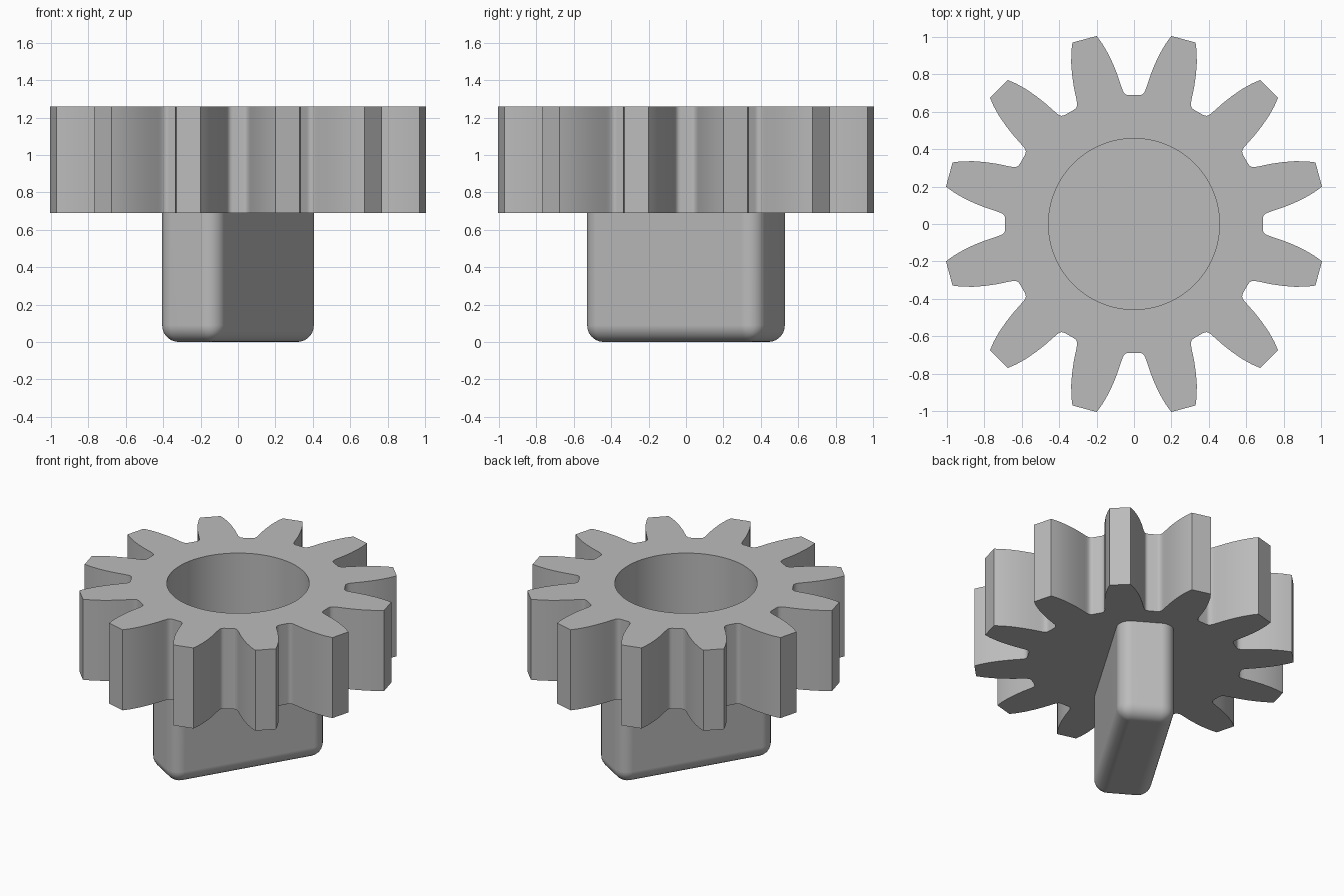
import bpy, bmesh, math
from mathutils import Matrix

default_cube = bpy.data.objects.get("Cube")
if default_cube:
    bpy.data.objects.remove(default_cube)

# Overall dimensions
TEETH = 12
GEAR_BOTTOM, GEAR_TOP = 0.69, 1.26
BORE_RADIUS, BORE_FLOOR = 0.457, 0.77

# Half tooth: radius and angle in degrees away from the tooth axis
HALF_TOOTH = [(1.0246, 3.75), (0.98, 5.0), (0.92, 6.4), (0.86, 7.6), (0.80, 8.7),
              (0.74, 9.7), (0.72, 10.1), (0.707, 10.5), (0.697, 11.1),
              (0.692, 11.8), (0.69, 12.7)]

grey = bpy.data.materials.new("plain grey")
grey.use_nodes = True
grey.diffuse_color = (0.5, 0.5, 0.5, 1)
grey.node_tree.nodes["Principled BSDF"].inputs["Base Color"].default_value = (0.5, 0.5, 0.5, 1)


def finish(name, bm):
    """Turn a bmesh into a smooth shaded object with crisp edges."""
    bmesh.ops.recalc_face_normals(bm, faces=bm.faces)
    mesh = bpy.data.meshes.new(name)
    bm.to_mesh(mesh)
    bm.free()
    mesh.materials.append(grey)
    obj = bpy.data.objects.new(name, mesh)
    bpy.context.collection.objects.link(obj)
    bpy.ops.object.select_all(action='DESELECT')
    obj.select_set(True)
    bpy.context.view_layer.objects.active = obj
    bpy.ops.object.shade_smooth_by_angle(angle=math.radians(35))
    weighted = obj.modifiers.new("weighted normals", 'WEIGHTED_NORMAL')
    weighted.keep_sharp = True
    return obj


def ring(bm, polar, z):
    """Closed ring of vertices from (radius, degrees) pairs."""
    return [bm.verts.new((r * math.cos(math.radians(a)), r * math.sin(math.radians(a)), z))
            for r, a in polar]


def wall(bm, lower, upper):
    """Quads between two rings of equal length."""
    n = len(lower)
    for i in range(n):
        j = (i + 1) % n
        bm.faces.new((lower[i], lower[j], upper[j], upper[i]))


def ring_edges(bm, verts):
    return [bm.edges.get((verts[i - 1], verts[i])) for i in range(len(verts))]


# Gear with a blind bore
bm = bmesh.new()
tooth = [(r, -a) for r, a in reversed(HALF_TOOTH)] + HALF_TOOTH
step = 360 / TEETH
outline = [(r, a + step * (k + 0.5)) for k in range(TEETH) for r, a in tooth]
circle = [(BORE_RADIUS, 360 * i / 96) for i in range(96)]

bottom, top = ring(bm, outline, GEAR_BOTTOM), ring(bm, outline, GEAR_TOP)
floor, rim = ring(bm, circle, BORE_FLOOR), ring(bm, circle, GEAR_TOP)
wall(bm, bottom, top)
wall(bm, floor, rim)
bm.faces.new(bottom)
bm.faces.new(floor)
bmesh.ops.triangle_fill(bm, use_beauty=True, normal=(0, 0, 1),
                        edges=ring_edges(bm, top) + ring_edges(bm, rim))

# Slightly eased lower edge on each tooth tip
half = len(HALF_TOOTH)
tips = [bm.edges.get((bottom[k * 2 * half + half - 1], bottom[k * 2 * half + half]))
        for k in range(TEETH)]
bmesh.ops.bevel(bm, geom=tips, offset=0.02, segments=3, profile=0.5, affect='EDGES')
finish("gear", bm)

# Rounded drive blade below the gear
bm = bmesh.new()
bmesh.ops.create_cube(bm, size=1)
height = GEAR_BOTTOM + 0.02
bmesh.ops.scale(bm, vec=(1.09, 0.37, height), verts=bm.verts)
bmesh.ops.translate(bm, vec=(0, 0, height / 2), verts=bm.verts)
rounded = [e for e in bm.edges if any(v.co.z < 0.01 for v in e.verts)]
bmesh.ops.bevel(bm, geom=rounded, offset=0.09, segments=7, profile=0.5, affect='EDGES')
bmesh.ops.rotate(bm, cent=(0, 0, 0), matrix=Matrix.Rotation(math.radians(59), 3, 'Z'),
                 verts=bm.verts)
finish("drive_blade", bm)
